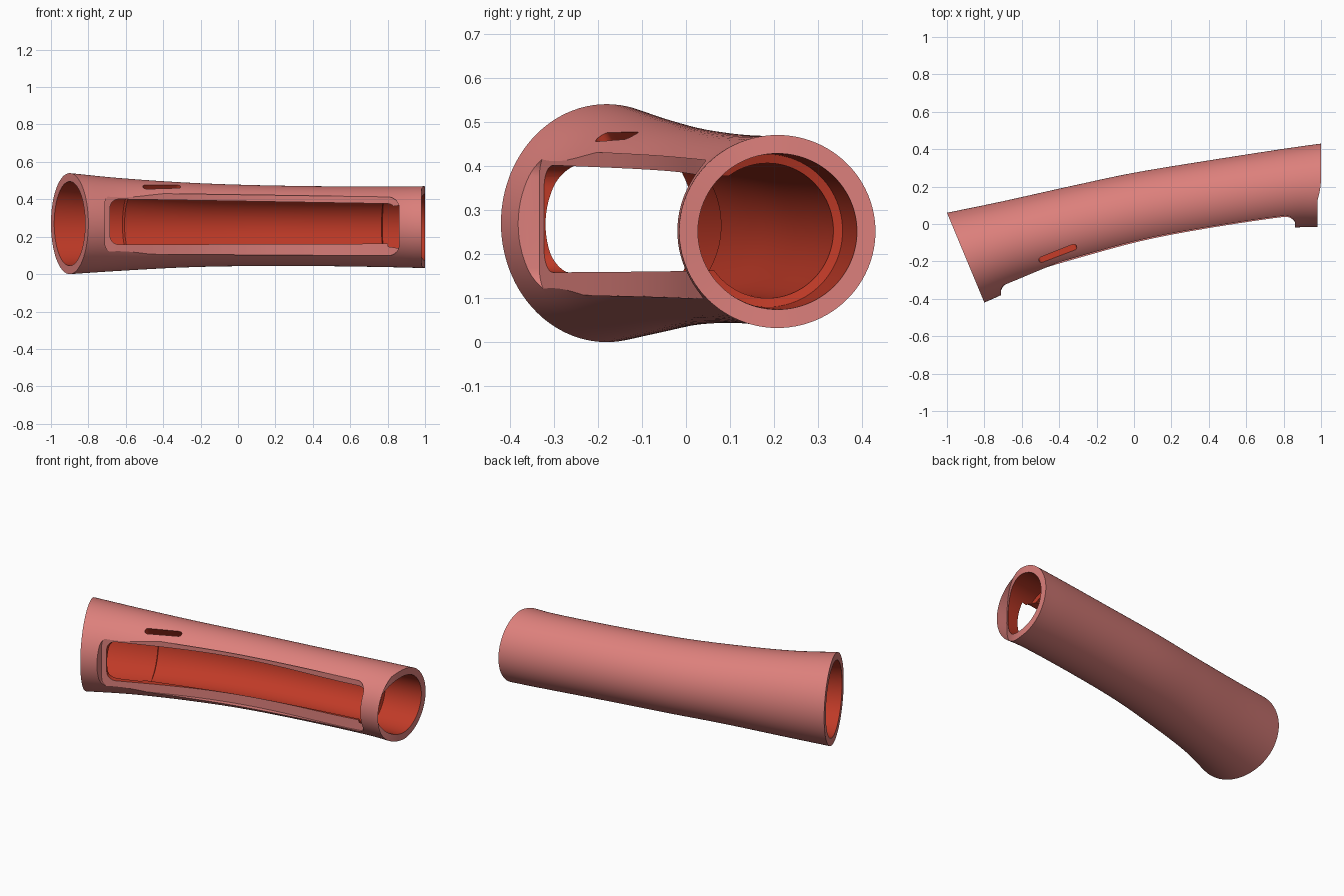
import bpy, bmesh, math
from mathutils import Vector, Matrix

if "Cube" in bpy.data.objects:
    bpy.data.objects.remove(bpy.data.objects["Cube"])


def material(name, rgb):
    m = bpy.data.materials.new(name)
    m.diffuse_color = (*rgb, 1)
    m.use_nodes = True
    m.node_tree.nodes["Principled BSDF"].inputs["Base Color"].default_value = m.diffuse_color
    return m


PINK, RED = 0, 1
MATS = [material("salmon_pink", (0.72, 0.215, 0.2)),
        material("deep_red", (0.52, 0.042, 0.02))]

# Tube stations in plan: back edge x, y, front edge x, y, top z, bottom z
STATIONS = [(-1, .06, -.8, -.42, .54, 0),
            (-.7, .122, -.55, -.315, .513, .018),
            (-.35, .2, -.22, -.225, .49, .036),
            (0, .274, .09, -.148, .477, .043),
            (.4, .34, .46, -.08, .47, .043),
            (.8, .402, .84, -.022, .468, .037),
            (1, .43, 1, -.015, .47, .032)]
SIDES = 96


def station(t):
    """Smooth interpolation along the stations."""
    i = min(int(t), len(STATIONS) - 2)
    f = t - i
    b, c = STATIONS[i], STATIONS[i + 1]
    a = STATIONS[i - 1] if i else [2 * p - q for p, q in zip(b, c)]
    d = STATIONS[i + 2] if i + 2 < len(STATIONS) else [2 * q - p for p, q in zip(b, c)]
    return [q + .5 * f * (r - p + f * (2 * p - 5 * q + 4 * r - s + f * (3 * (q - r) + s - p)))
            for p, q, r, s in zip(a, b, c, d)]


def ring(t, wall):
    ux, uy, lx, ly, top, bottom = station(t)
    centre = Vector(((ux + lx) / 2, (uy + ly) / 2, (top + bottom) / 2))
    across = Vector((ux - lx, uy - ly, 0)) / 2
    a = across.length - wall
    b = (top - bottom) / 2 - wall
    across.normalize()
    pts = []
    for k in range(SIDES):
        ang = 2 * math.pi * k / SIDES
        p = centre + across * a * math.cos(ang) + Vector((0, 0, b * math.sin(ang)))
        if t >= 6:  # scooped right end
            p.x = 1 - 1.28 * max(0, .25 - p.y) ** 2
        pts.append(p)
    return pts


def loft(name, rings, closed=False, mat=lambda i: PINK):
    """Skin a list of equal rings; capped at the ends or closed into a loop."""
    bm = bmesh.new()
    rows = [[bm.verts.new(p) for p in r] for r in rings]
    n = len(rows[0])
    for i in range(len(rows) if closed else len(rows) - 1):
        r, s = rows[i], rows[(i + 1) % len(rows)]
        for k in range(n):
            f = bm.faces.new((r[k], r[(k + 1) % n], s[(k + 1) % n], s[k]))
            f.material_index = mat(i)
    if not closed:
        for r, i in ((rows[0], 0), (rows[-1], len(rows) - 1)):
            bm.faces.new(r).material_index = mat(i)
    bmesh.ops.recalc_face_normals(bm, faces=bm.faces[:])
    me = bpy.data.meshes.new(name)
    bm.to_mesh(me)
    bm.free()
    for m in MATS:
        me.materials.append(m)
    ob = bpy.data.objects.new(name, me)
    bpy.context.collection.objects.link(ob)
    return ob


# Hollow curved tube: outer skin, then inner skin with a socket step at each end
outer = [(i * 6 / 48, 0) for i in range(49)]
inner = [(6, .042), (5.5, .042), (4.9, .042), (4.88, .062)]
inner += [(4.7 - i * 3.4 / 28, .062) for i in range(29)]
inner += [(1.22, .062), (1.2, .048), (.8, .047), (.4, .046), (0, .045)]
n_out = len(outer)
last = n_out + len(inner) - 1
tube = loft("curved_sleeve", [ring(t, w) for t, w in outer + inner], True,
            lambda i: RED if n_out <= i < last else PINK)


def curve_through(points):
    """Polynomial y(x) through a few points."""
    def f(x):
        total = 0
        for i, (xi, yi) in enumerate(points):
            for j, (xj, _) in enumerate(points):
                if i != j:
                    yi *= (x - xj) / (xi - xj)
            total += yi
        return total
    return f


def window_cutter(name, x0, x1, z_left, z_right, radius, back, mat):
    """Rounded rectangle seen from the front, with a curved back face."""
    arc = [radius * (1 - math.cos(math.pi / 2 * i / 10)) for i in range(11)]
    xs = [x0 + a for a in arc]
    xs += [x0 + radius + (x1 - x0 - 2 * radius) * i / 50 for i in range(1, 50)]
    xs += [x1 - a for a in reversed(arc)]
    rings = []
    for x in xs:
        d = max(0, radius - min(x - x0, x1 - x))
        inset = radius - math.sqrt(max(0, radius ** 2 - d ** 2))
        f = (x - x0) / (x1 - x0)
        lo = z_left[0] + (z_right[0] - z_left[0]) * f + inset
        hi = z_left[1] + (z_right[1] - z_left[1]) * f - inset
        y = back(x)
        rings.append([(x, -.7, lo), (x, -.7, hi), (x, y, hi), (x, y, lo)])
    return loft(name, rings, mat=lambda i: mat)


# Shallow recess round the window, then the window itself
recess_back = curve_through([(-.68, -.32), (-.3, -.165), (0, -.07), (.4, 0), (.75, .042)])
mid_line = curve_through([(-.9, -.18), (-.62, -.1), (-.05, .045), (.43, .13), (.82, .19)])
recess = window_cutter("recess_cutter", -.712, .862, (.108, .435), (.098, .412), .06,
                       recess_back, PINK)
window = window_cutter("window_cutter", -.685, .848, (.158, .402), (.163, .376), .05,
                       mid_line, RED)

# Small slot through the upper left wall
along = Vector((.2, .08, .0)).normalized()
normal = Vector((.2, -.5, .83))
normal = (normal - along * normal.dot(along)).normalized()
side = normal.cross(along)
slot_rings = []
for w in (-.1, .1):
    r = []
    for k in range(32):
        a = 2 * math.pi * (k + .5) / 32
        u = .018 * math.cos(a) + math.copysign(.09, math.cos(a))
        r.append(Vector((-.41, -.152, .458)) + along * u + side * .018 * math.sin(a) + normal * w)
    slot_rings.append(r)
slot = loft("slot_cutter", slot_rings, mat=lambda i: RED)

# Cut in turn, then remove the cutters
bpy.context.view_layer.objects.active = tube
tube.select_set(True)
for cutter in (recess, window, slot):
    cutter.hide_render = True
    mod = tube.modifiers.new(cutter.name, "BOOLEAN")
    mod.operation = "DIFFERENCE"
    mod.solver = "EXACT"
    mod.object = cutter
    bpy.ops.object.modifier_apply(modifier=mod.name)
    bpy.data.objects.remove(cutter, do_unlink=True)

bpy.ops.object.shade_smooth_by_angle(angle=math.radians(30))
